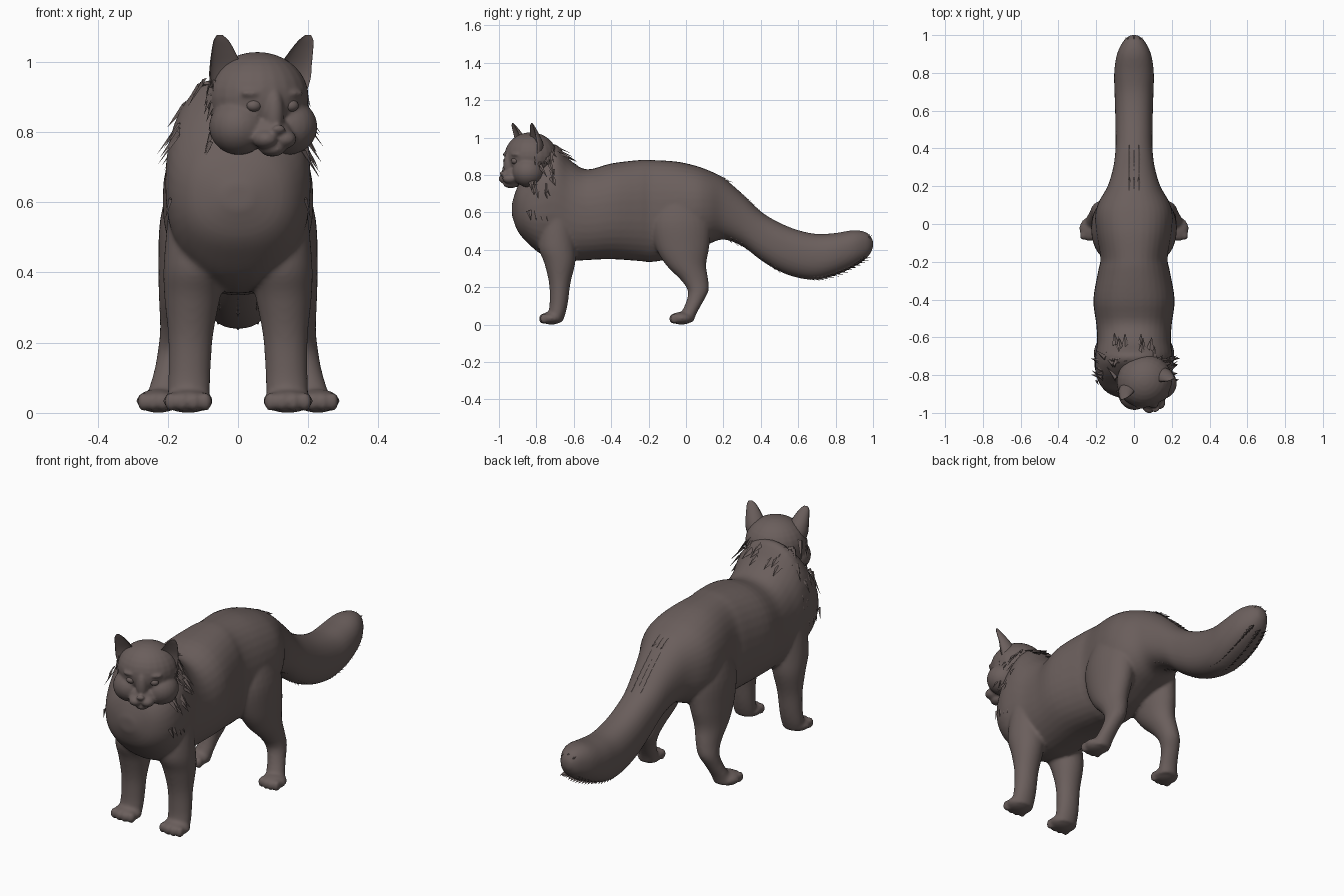
import bpy, bmesh, math, random
from mathutils import Matrix, Vector

random.seed(4)
cube = bpy.data.objects.get("Cube")
if cube:
    bpy.data.objects.remove(cube, do_unlink=True)

fur = bpy.data.materials.new("warm_grey_brown")
fur.use_nodes = True
colour = (0.145, 0.113, 0.107, 1)
fur.diffuse_color = colour
bsdf = fur.node_tree.nodes["Principled BSDF"]
bsdf.inputs["Base Color"].default_value = colour
bsdf.inputs["Roughness"].default_value = 0.9


def finish(bm, name, voxel=0, smooth=True, matrix=None):
    """Turn a bmesh into an object, optionally fusing its pieces into one skin."""
    bmesh.ops.recalc_face_normals(bm, faces=bm.faces[:])
    for f in bm.faces:
        f.smooth = smooth
    mesh = bpy.data.meshes.new(name)
    bm.to_mesh(mesh)
    bm.free()
    mesh.materials.append(fur)
    obj = bpy.data.objects.new(name, mesh)
    bpy.context.collection.objects.link(obj)
    if matrix:
        obj.matrix_world = matrix
    if voxel:
        skin = obj.modifiers.new("fuse", "REMESH")
        skin.mode = "VOXEL"
        skin.voxel_size = voxel
        skin.use_smooth_shade = True
        relax = obj.modifiers.new("relax", "SMOOTH")
        relax.factor = 0.5
        relax.iterations = 6
    return obj


def resample(rows, steps=4):
    """Smooth curve through the given rows of numbers."""
    out = []
    for i in range(len(rows) - 1):
        a, b = rows[max(i - 1, 0)], rows[i]
        c, d = rows[i + 1], rows[min(i + 2, len(rows) - 1)]
        for s in range(steps):
            t = s / steps
            out.append([q + t / 2 * (r - p + t * (2*p - 5*q + 4*r - u + t * (3*(q - r) + u - p)))
                        for p, q, r, u in zip(a, b, c, d)])
    return out + [list(rows[-1])]


def loft(bm, rings):
    """Skin a list of rings of points and cap both ends."""
    loops = [[bm.verts.new(p) for p in ring] for ring in rings]
    n = len(loops[0])
    for a, b in zip(loops, loops[1:]):
        for i in range(n):
            j = (i + 1) % n
            bm.faces.new((a[i], a[j], b[j], b[i]))
    bm.faces.new(loops[0])
    bm.faces.new(loops[-1])


def circle(n=28, power=1.0):
    """Unit circle; a lower power makes it squarer."""
    for i in range(n):
        a = math.tau * i / n
        c, s = math.cos(a), math.sin(a)
        yield (math.copysign(abs(c) ** power, c), math.copysign(abs(s) ** power, s))


def ball(bm, centre, radii):
    bmesh.ops.create_uvsphere(bm, u_segments=24, v_segments=16, radius=1,
                              matrix=Matrix.Translation(centre) @ Matrix.Diagonal((*radii, 1)))


def tuft(bm, base, direction, outward, length, width):
    """Flat pointed lock of fur."""
    d, o = Vector(direction).normalized(), Vector(outward).normalized()
    base = Vector(base)
    side = d.cross(o).normalized() * width
    a, b, c, tip = [bm.verts.new(p) for p in
                    (base + side, base - side, base + o * width * 0.5, base + d * length)]
    for face in ((a, b, c), (a, c, tip), (c, b, tip), (b, a, tip)):
        bm.faces.new(face)


# Torso and tail: y, bottom z, top z, half width
torso = resample([
    (-.93, .58, .65, .04), (-.90, .50, .74, .13), (-.85, .44, .81, .18),
    (-.78, .38, .91, .205), (-.70, .35, .965, .205), (-.62, .34, .88, .195),
    (-.53, .345, .83, .20), (-.40, .35, .862, .215), (-.25, .34, .88, .19),
    (-.18, .335, .88, .178), (-.05, .36, .872, .20), (.05, .40, .85, .205),
    (.12, .43, .825, .185), (.2, .455, .785, .14), (.3, .42, .70, .11),
    (.4, .345, .605, .098), (.5, .285, .545, .098), (.6, .25, .505, .10),
    (.7, .24, .485, .103), (.8, .265, .49, .105), (.9, .31, .505, .09),
    (.97, .36, .49, .055), (1, .41, .45, .02)])
body = bmesh.new()
loft(body, [[(w * c, y, (lo + hi) / 2 + (hi - lo) / 2 * s) for c, s in circle(36, .88)]
            for y, lo, hi, w in torso])

# Legs: z, y, x, depth radius, width radius
front_leg = [(.56, -.69, .115, .09, .085), (.42, -.69, .122, .10, .09),
             (.33, -.675, .13, .083, .08), (.22, -.675, .135, .057, .064),
             (.12, -.68, .138, .049, .06), (.06, -.69, .14, .046, .06),
             (.015, -.70, .14, .04, .055)]
hind_leg = [(.68, -.03, .11, .11, .08), (.55, -.03, .125, .16, .097),
            (.42, -.02, .14, .145, .087), (.32, 0, .152, .108, .073),
            (.24, .045, .165, .074, .057), (.18, .065, .178, .055, .05),
            (.12, .045, .195, .045, .044), (.06, .015, .21, .042, .047),
            (.015, 0, .22, .04, .05)]
paws = [(front_leg, .142, -.72, .072), (hind_leg, .227, -.024, .063)]
for side in (-1, 1):
    for leg, px, py, pw in paws:
        loft(body, [[(side * (x + rx * c), y + ry * s, z) for c, s in circle()]
                    for z, y, x, ry, rx in resample(leg)])
        ball(body, (side * px, py, .034), (pw, .062, .034))
        for k in (-1.5, -.5, .5, 1.5):
            ball(body, (side * px + k * pw * .45, py - .046 + .006 * abs(k), .032),
                 (pw * .27, .024, .028))
finish(body, "body_legs_and_tail", voxel=.0085)

# Head, turned a little to its left
pose = Matrix.Translation((.055, -.83, .87)) @ Matrix.Rotation(math.radians(22), 4, "Z")
head = bmesh.new()
ball(head, (0, 0, .03), (.148, .14, .128))
ball(head, (0, -.12, -.015), (.03, .036, .075))
ball(head, (0, -.10, -.075), (.065, .055, .05))
ball(head, (0, -.115, -.118), (.036, .042, .022))
ball(head, (0, -.164, -.062), (.02, .013, .013))
for side in (-1, 1):
    ball(head, (side * .075, -.045, -.055), (.085, .085, .08))
    ball(head, (side * .028, -.13, -.09), (.036, .042, .028))
    ball(head, (side * .055, -.108, .04), (.042, .026, .014))
finish(head, "head", voxel=.006, matrix=pose)

# Eyes
for side, label in ((-1, "right"), (1, "left")):
    eye = bmesh.new()
    ball(eye, (side * .057, -.116, .005), (.022, .018, .017))
    finish(eye, label + "_eye", matrix=pose)

    # Cupped ears: z, x, y, half width, depth
    ear_rows = resample([(.02, .095, -.02, .04, .05), (.08, .10, -.025, .053, .055),
                         (.12, .108, -.03, .047, .046), (.16, .12, -.04, .035, .03),
                         (.19, .13, -.048, .023, .016), (.207, .136, -.05, .008, .005)])
    ear = bmesh.new()
    loft(ear, [[(side * (x + w * c), y + d * (s if s > 0 else -.3 * s), z)
                for c, s in circle(24)] for z, x, y, w, d in ear_rows])
    finish(ear, label + "_ear", matrix=pose)

# Ruff: locks round the cheeks, the shoulders and the nape
ruff = bmesh.new()
for side in (-1, 1):
    for i in range(34):
        a = math.radians(random.uniform(-50, 58))
        y = random.uniform(-.83, -.70)
        out = Vector((side * math.cos(a), -.1, math.sin(a) * .6))
        base = (.012 + side * .178 * math.cos(a), y, .80 + .18 * math.sin(a))
        flow = out * .55 + Vector((0, random.uniform(0, .5), -.75))
        tuft(ruff, base, flow, out, random.uniform(.06, .11), random.uniform(.012, .022))
    for i in range(9):
        tuft(ruff, (.055 + side * (.125 + .008 * math.sin(i)), -.85 + side * .04, .95 - .022 * i),
             (side * .35, .1, -1), (side, -.6, 0), .06, .014)
    for i in range(4):
        tuft(ruff, (side * .19, -.84 + .03 * i, .61), (side * .3, .2, -1), (side, -.2, 0), .06, .015)
for i in range(14):
    x = random.uniform(-.11, .11)
    y = random.uniform(-.74, -.64)
    z = .95 - 1.2 * max(0, y + .69) - 1.8 * x * x
    tuft(ruff, (x, y, z), (x, .7, -.25), (0, .3, 1), .07, .02)
finish(ruff, "ruff_fur", smooth=False)

# Rump and tail: locks lying back along the top, underside and tip
tail = bmesh.new()
for y, lo, hi, w in torso:
    mid, half = (lo + hi) / 2, (hi - lo) / 2
    if .08 < y < .6:
        for x in (-.025, 0, .025):
            drop = -.75 if y > .2 else -.4
            tuft(tail, (x, y, hi - .012), (x, 1, drop + .15), (0, .4, 1), .055, .014)
    if .22 < y < .95:
        rise = -.8 if y < .5 else (y - .72) * 1.3
        for k in (-.5, 0, .5):
            z = mid - half * math.sqrt(1 - k * k) + .012
            tuft(tail, (k * w, y, z), (k * .3, 1, rise - .3), (k, 0, -1), .05, .014)
    if .88 < y < .96:
        for k in (-1, 0, 1):
            tuft(tail, (k * w * .5, y, hi - .015 - .012 * abs(k)), (0, 1, -.1), (k, 0, 1), .04, .012)
finish(tail, "tail_fur", smooth=False)
